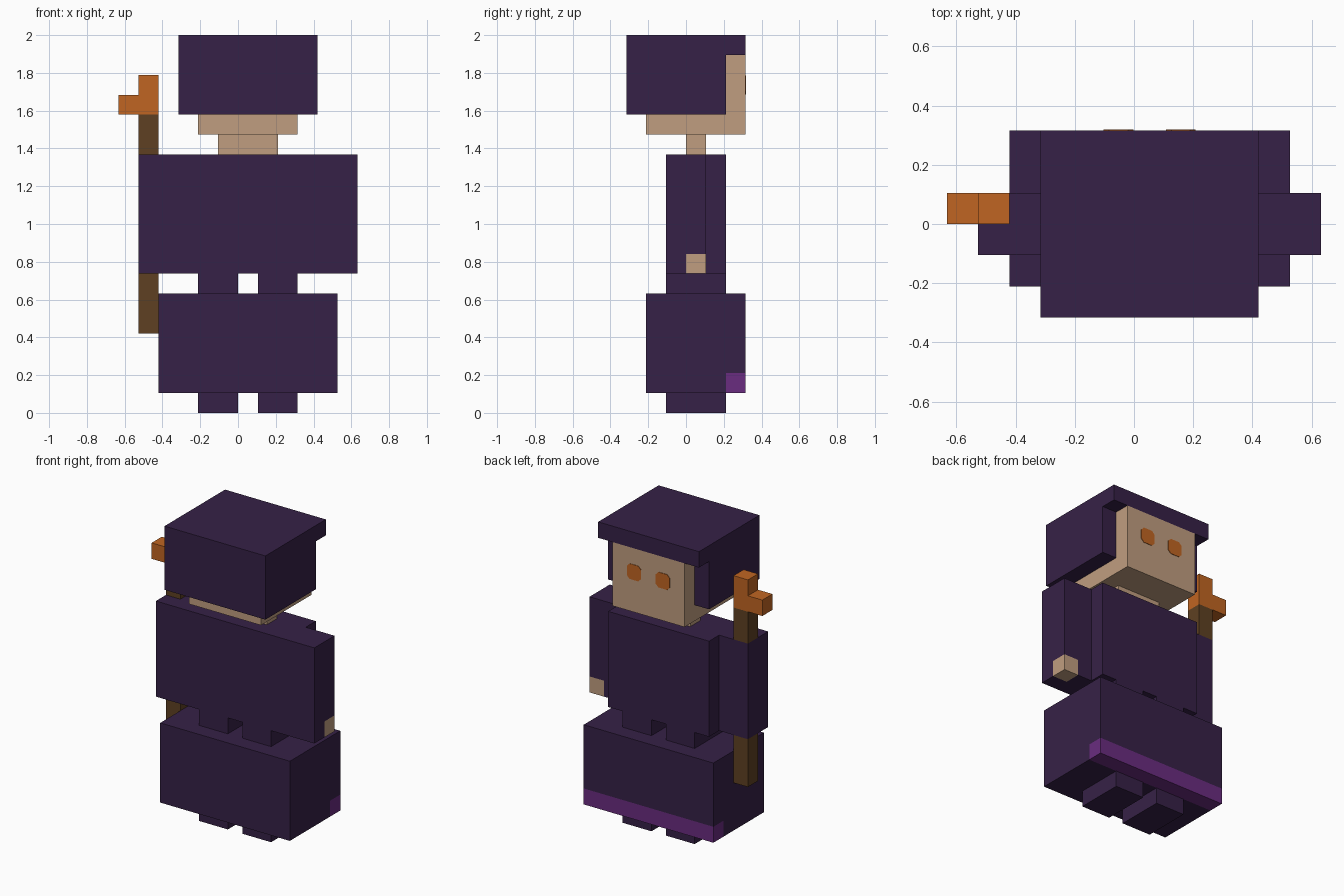
import bpy
import bmesh
import math

if "Cube" in bpy.data.objects:
    bpy.data.objects.remove(bpy.data.objects["Cube"])

U = 2 / 19  # one block; all part sizes below are in blocks


def linear(hex_code):
    vals = [int(hex_code[i:i + 2], 16) / 255 for i in (0, 2, 4)]
    return [v / 12.92 if v <= 0.04045 else ((v + 0.055) / 1.055) ** 2.4 for v in vals] + [1.0]


def material(name, hex_code):
    m = bpy.data.materials.new(name)
    m.use_nodes = True
    m.diffuse_color = linear(hex_code)
    bsdf = m.node_tree.nodes["Principled BSDF"]
    bsdf.inputs["Base Color"].default_value = m.diffuse_color
    bsdf.inputs["Roughness"].default_value = 0.9
    return m


CLOTH = material("dark purple cloth", "362147")
TRIM = material("bright purple trim", "6A2C80")
SKIN = material("skin", "C09E80")
WOOD = material("brown wood", "5E4022")
ORANGE = material("orange", "C06522")


def prism(name, mat, profile, axis, lo, hi):
    """Extrude a 2D block profile along an axis (0 = x: yz, 1 = y: xz, 2 = z: xy)."""
    bm = bmesh.new()
    verts = []
    for p in profile:
        co = list(p)
        co.insert(axis, lo)
        verts.append(bm.verts.new([c * U for c in co]))
    face = bm.faces.new(verts)
    ext = bmesh.ops.extrude_face_region(bm, geom=[face])
    shift = [0, 0, 0]
    shift[axis] = (hi - lo) * U
    moved = [g for g in ext["geom"] if isinstance(g, bmesh.types.BMVert)]
    bmesh.ops.translate(bm, verts=moved, vec=shift)
    bmesh.ops.recalc_face_normals(bm, faces=bm.faces)
    mesh = bpy.data.meshes.new(name)
    bm.to_mesh(mesh)
    bm.free()
    mesh.materials.append(mat)
    obj = bpy.data.objects.new(name, mesh)
    bpy.context.collection.objects.link(obj)
    return obj


def box(name, mat, x, y, z):
    rect = [(x[0], y[0]), (x[1], y[0]), (x[1], y[1]), (x[0], y[1])]
    return prism(name, mat, rect, 2, *z)


# Feet below the robe and hips above it
for side, x in (("right", (-2, 0)), ("left", (1, 3))):
    box(side + "_foot", CLOTH, x, (-1, 2), (0, 1))
    box(side + "_hip", CLOTH, x, (-1, 2), (6, 7))

# Robe skirt, notched for the trim along its lower edge
prism("robe_skirt", CLOTH, [(-2, 1), (2, 1), (2, 2), (3, 2), (3, 6), (-2, 6)], 0, -4, 5)
box("robe_trim", TRIM, (-4, 5), (2, 3), (1, 2))

# Torso, sleeves and the one bare hand
box("torso", CLOTH, (-3, 4), (-1, 2), (7, 13))
box("right_sleeve", CLOTH, (-5, -3), (-1, 1), (7, 13))
box("left_sleeve", CLOTH, (4, 6), (-1, 1), (8, 13))
prism("left_cuff", CLOTH, [(4, -1), (6, -1), (6, 0), (5, 0), (5, 1), (4, 1)], 2, 7, 8)
box("left_hand", SKIN, (5, 6), (0, 1), (7, 8))

# Neck, head and hood with a brim over the face
box("neck", SKIN, (-1, 2), (0, 1), (13, 14))
box("head", SKIN, (-2, 3), (-2, 3), (14, 18))
prism("hood", CLOTH, [(-3, 15), (2, 15), (2, 18), (3, 18), (3, 19), (-3, 19)], 0, -3, 4)

# Eyes: thin plates with clipped corners
for side, cx in (("right", -0.5), ("left", 1.5)):
    c, r = 0.3, 0.48
    corners = [(r, c), (c, r), (-c, r), (-r, c), (-r, -c), (-c, -r), (c, -r), (r, -c)]
    prism(side + "_eye", ORANGE, [(cx + a, 16.5 + b) for a, b in corners], 1, 2.98, 3.03)

# Staff, gripped inside the right sleeve, with an L-shaped head
box("staff_lower", WOOD, (-5, -4), (0, 1), (4, 7))
box("staff_upper", WOOD, (-5, -4), (0, 1), (13, 15))
prism("staff_head", ORANGE, [(-6, 15), (-4, 15), (-4, 17), (-5, 17), (-5, 16), (-6, 16)], 1, 0, 1)
